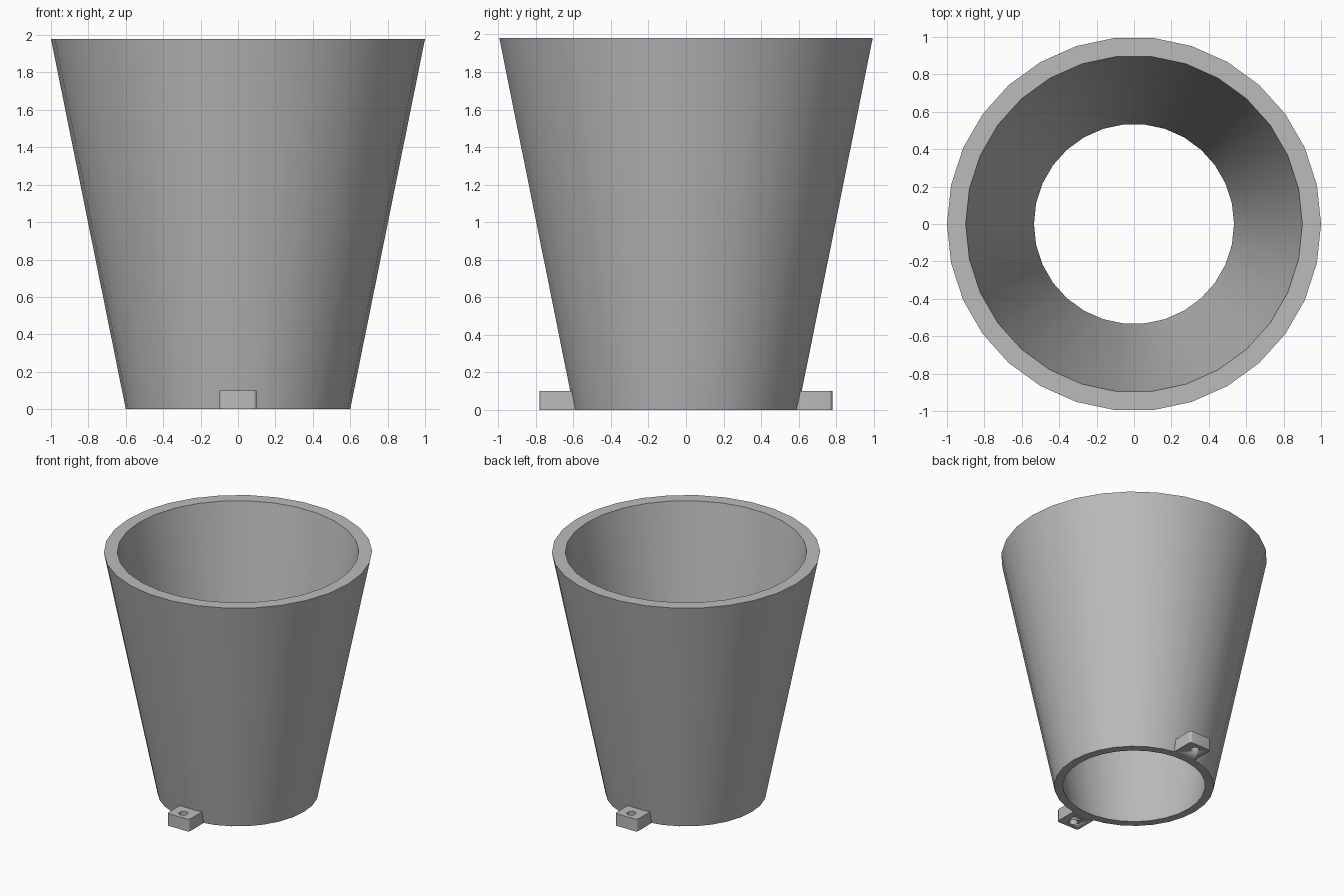
import bpy, bmesh
from math import sin, cos, pi, radians

cube = bpy.data.objects.get("Cube")
if cube:
    bpy.data.objects.remove(cube, do_unlink=True)

SIDES = 30
GREY = (0.5, 0.5, 0.5, 1)

material = bpy.data.materials.new("plain grey")
material.use_nodes = True
material.diffuse_color = GREY
material.node_tree.nodes["Principled BSDF"].inputs["Base Color"].default_value = GREY


def finish(name, bm):
    """Turn a bmesh into a smooth-shaded object with sharp edges kept."""
    bmesh.ops.recalc_face_normals(bm, faces=bm.faces)
    mesh = bpy.data.meshes.new(name)
    bm.to_mesh(mesh)
    bm.free()
    mesh.materials.append(material)
    obj = bpy.data.objects.new(name, mesh)
    bpy.context.collection.objects.link(obj)
    bpy.ops.object.select_all(action="DESELECT")
    obj.select_set(True)
    bpy.context.view_layer.objects.active = obj
    bpy.ops.object.shade_smooth_by_angle(angle=radians(30))
    return obj


def lathe(name, profile, sides, y=0):
    """Revolve a closed (radius, height) profile around a vertical axis."""
    bm = bmesh.new()
    rings = [[bm.verts.new((r * cos(2 * pi * i / sides), y + r * sin(2 * pi * i / sides), z))
              for i in range(sides)] for r, z in profile]
    for k, ring in enumerate(rings):
        after = rings[(k + 1) % len(rings)]
        for i in range(sides):
            j = (i + 1) % sides
            bm.faces.new((ring[i], ring[j], after[j], after[i]))
    return finish(name, bm)


# Tapered open tube with a thick wall
lathe("tapered_tube", [(0.6, 0), (1, 1.98), (0.9, 1.98), (0.535, 0)], SIDES)


def mounting_tab(name, side):
    """Small lug at the foot of the tube with rounded outer corners and a screw hole."""
    half, inner, outer, height, corner, hole_y = 0.1, 0.575, 0.78, 0.1, 0.02, 0.71
    outline = [(-half, inner), (half, inner)]
    for cx, start in ((half - corner, 0), (corner - half, pi / 2)):
        for i in range(5):
            a = start + i * pi / 8
            outline.append((cx + corner * cos(a), outer - corner + corner * sin(a)))
    bm = bmesh.new()
    base = bm.faces.new([bm.verts.new((x, side * y, 0)) for x, y in outline])
    top = bmesh.ops.extrude_face_region(bm, geom=[base])["geom"]
    bmesh.ops.translate(bm, vec=(0, 0, height),
                        verts=[v for v in top if isinstance(v, bmesh.types.BMVert)])
    tab = finish(name, bm)

    # Screw hole cutter
    bm = bmesh.new()
    bmesh.ops.create_cone(bm, cap_ends=True, segments=SIDES, radius1=0.034, radius2=0.034, depth=1)
    bmesh.ops.translate(bm, vec=(0, side * hole_y, 0), verts=bm.verts)
    cutter = finish(name + "_hole_cutter", bm)
    cutter.hide_render = True
    cut = tab.modifiers.new("screw hole", "BOOLEAN")
    cut.operation = "DIFFERENCE"
    cut.solver = "EXACT"
    cut.object = cutter
    bpy.context.view_layer.objects.active = tab
    bpy.ops.object.modifier_apply(modifier=cut.name)
    bpy.data.objects.remove(cutter, do_unlink=True)


mounting_tab("front_mounting_tab", -1)
mounting_tab("back_mounting_tab", 1)
